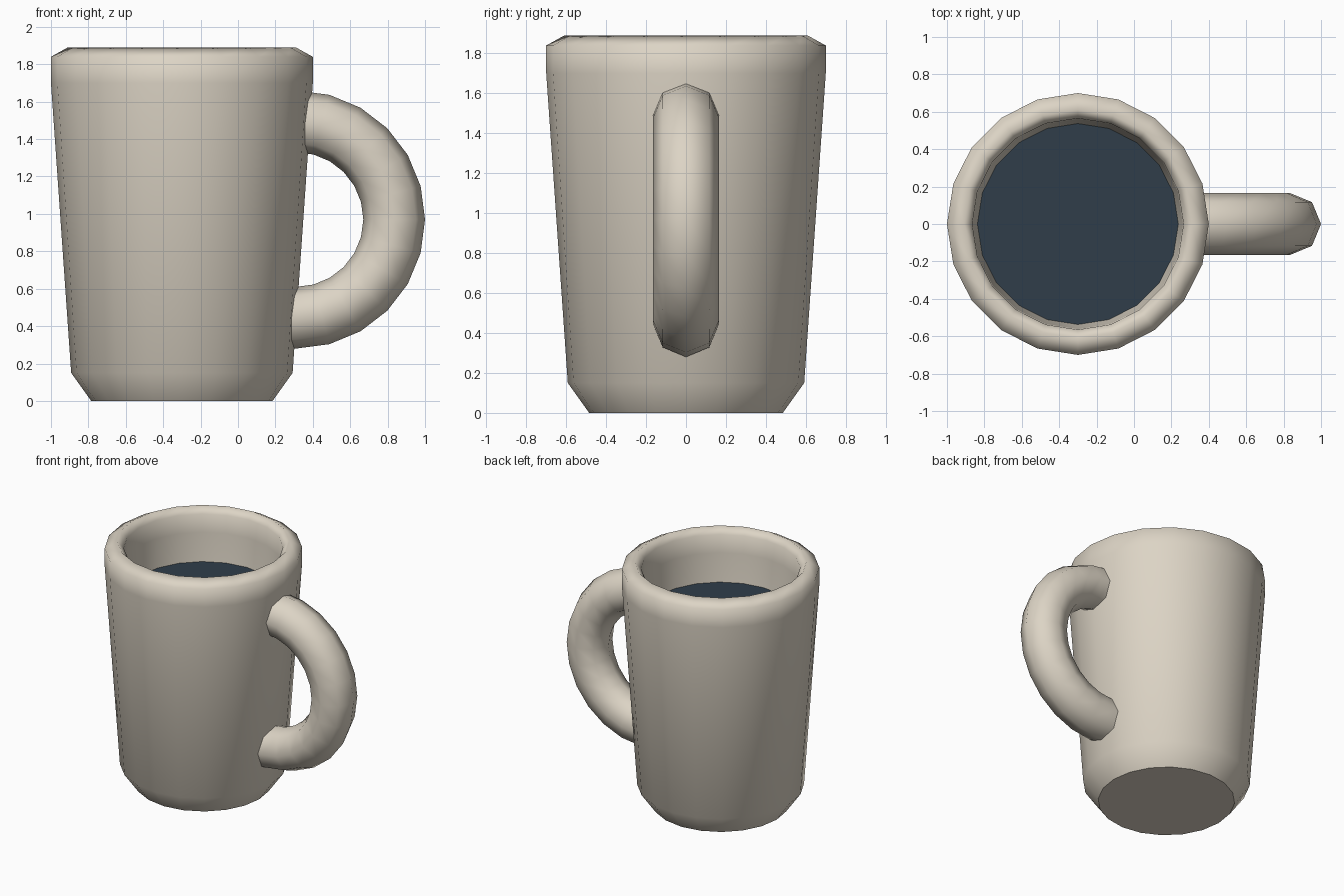
import bpy, bmesh, math

if "Cube" in bpy.data.objects:
    bpy.data.objects.remove(bpy.data.objects["Cube"])

CX = -0.30      # axis of the cup
SIDES = 20


def material(name, rgb):
    m = bpy.data.materials.new(name)
    m.diffuse_color = (*rgb, 1.0)
    m.use_nodes = True
    m.node_tree.nodes["Principled BSDF"].inputs["Base Color"].default_value = m.diffuse_color
    return m


cream = material("cream_ceramic", (0.72, 0.66, 0.56))
dark = material("dark_liquid", (0.029, 0.048, 0.068))


def loft(name, rings, mat, cap_start=False, cap_end=False):
    """Skin a list of closed rings with smooth quads and optional flat caps."""
    bm = bmesh.new()
    vs = [[bm.verts.new(p) for p in ring] for ring in rings]
    n = len(rings[0])
    for a, b in zip(vs, vs[1:]):
        for i in range(n):
            j = (i + 1) % n
            bm.faces.new((a[i], a[j], b[j], b[i])).smooth = True
    caps = []
    if cap_start:
        caps.append(bm.faces.new(vs[0][::-1]))
    if cap_end:
        caps.append(bm.faces.new(vs[-1]))
    for f in caps:
        for e in f.edges:
            e.smooth = False
    me = bpy.data.meshes.new(name)
    bm.to_mesh(me)
    bm.free()
    me.materials.append(mat)
    ob = bpy.data.objects.new(name, me)
    bpy.context.collection.objects.link(ob)
    return ob


def circle(r, z):
    return [(CX + r * math.cos(math.tau * i / SIDES),
             r * math.sin(math.tau * i / SIDES), z) for i in range(SIDES)]


# cup body: outside wall, rounded rim, inside wall down to the liquid
profile = [(0.485, 0), (0.592, 0.15), (0.70, 1.70), (0.70, 1.84),
           (0.61, 1.89), (0.565, 1.84), (0.56, 1.70), (0.535, 1.46)]
loft("cup_body", [circle(r, z) for r, z in profile], cream, cap_start=True)

# liquid surface
bm = bmesh.new()
bm.faces.new([bm.verts.new(p) for p in circle(0.54, 1.48)])
me = bpy.data.meshes.new("liquid")
bm.to_mesh(me)
bm.free()
me.materials.append(dark)
bpy.context.collection.objects.link(bpy.data.objects.new("liquid", me))

# handle: half ring of eight-sided tube, ends sunk into the wall
HX, HZ, R, T = 0.31, 0.97, 0.525, 0.165


def section(angle, shift=0.0):
    ring = []
    for k in range(8):
        t = math.tau * k / 8
        d = R + T * math.cos(t)
        ring.append((HX + shift + d * math.cos(angle), -T * math.sin(t),
                     HZ + d * math.sin(angle)))
    return ring


angles = [math.radians(-90 + 15 * i) for i in range(13)]
rings = [section(a) for a in angles]
rings = [section(angles[0], -0.05)] + rings + [section(angles[-1], -0.05)]
handle = loft("handle", rings, cream, True, True)

# make the handle normals point outwards
bm = bmesh.new()
bm.from_mesh(handle.data)
bmesh.ops.recalc_face_normals(bm, faces=bm.faces)
bm.to_mesh(handle.data)
bm.free()
